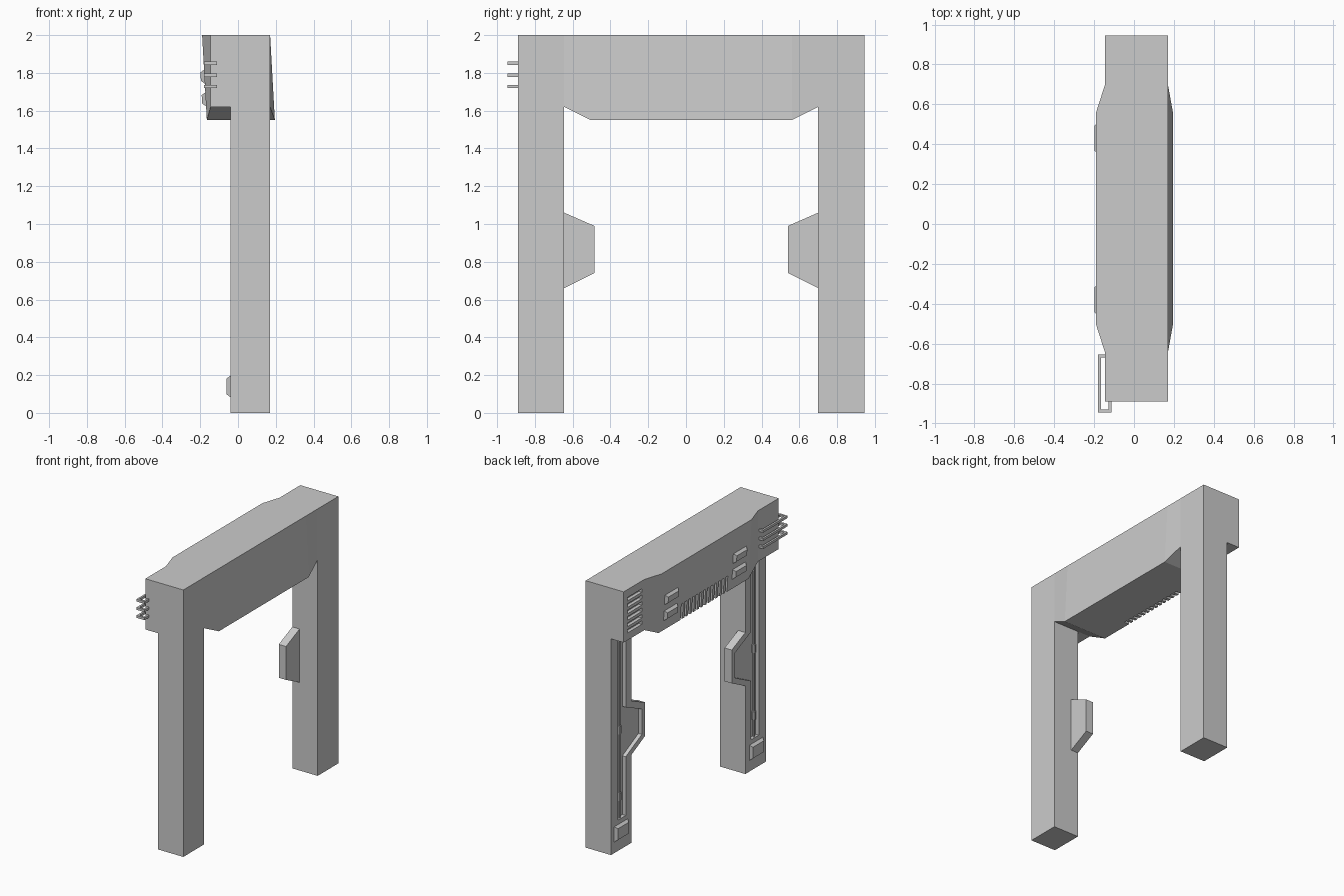
import bpy, bmesh, math
from mathutils import Matrix, Vector

if "Cube" in bpy.data.objects:
    bpy.data.objects.remove(bpy.data.objects["Cube"], do_unlink=True)

grey = bpy.data.materials.new("plain grey")
grey.use_nodes = True
grey.diffuse_color = (0.6, 0.6, 0.6, 1)
grey.node_tree.nodes["Principled BSDF"].inputs["Base Color"].default_value = (0.6, 0.6, 0.6, 1)

MID = 0.0275  # symmetry plane between the two legs


def finish(bm, name):
    bmesh.ops.recalc_face_normals(bm, faces=bm.faces)
    mesh = bpy.data.meshes.new(name)
    bm.to_mesh(mesh)
    bm.free()
    mesh.materials.append(grey)
    obj = bpy.data.objects.new(name, mesh)
    bpy.context.collection.objects.link(obj)
    return obj


def loft(bm, rings):
    """Skin a list of closed rings and cap both ends."""
    loops = [[bm.verts.new(p) for p in ring] for ring in rings]
    n = len(loops[0])
    for a, b in zip(loops, loops[1:]):
        for i in range(n):
            j = (i + 1) % n
            bm.faces.new((a[i], a[j], b[j], b[i]))
    bm.faces.new(loops[0])
    bm.faces.new(loops[-1])


def prism(bm, outline, x0, x1):
    """Extrude a (y, z) outline along x."""
    loft(bm, [[(x, y, z) for y, z in outline] for x in (x0, x1)])


def box(bm, x0, x1, y0, y1, z0, z1):
    prism(bm, [(y0, z0), (y1, z0), (y1, z1), (y0, z1)], x0, x1)


def cut(target, cutter):
    mod = target.modifiers.new("cut", "BOOLEAN")
    mod.operation = "DIFFERENCE"
    mod.solver = "EXACT"
    mod.object = cutter
    bpy.context.view_layer.objects.active = target
    bpy.ops.object.modifier_apply(modifier=mod.name)


def drop(obj):
    bpy.data.objects.remove(obj, do_unlink=True)


def raised_plate(name, face_x, y0, y1, z0, z1, out=0.02, bevel=0.018):
    """Plate with sloped edges standing off a face whose x depends on z."""
    bm = bmesh.new()
    rings = []
    for d, b in ((0.004, 0), (-out, bevel)):
        corners = [(y0 + b, z0 + b), (y1 - b, z0 + b), (y1 - b, z1 - b), (y0 + b, z1 - b)]
        rings.append([(face_x(z) + d, y, z) for y, z in corners])
    loft(bm, rings)
    return finish(bm, name)


# Beam: flat ends with a deeper, leaning middle
end = [(-0.145, 2), (0.17, 2), (0.17, 1.62), (-0.145, 1.62)]
middle = [(-0.19, 2), (0.17, 2), (0.195, 1.55), (-0.165, 1.55)]
stations = [(-0.89, end), (-0.645, end), (-0.505, middle),
            (0.56, middle), (0.70, end), (0.945, end)]
bm = bmesh.new()
loft(bm, [[(x, y, z) for x, z in section] for y, section in stations])
beam = finish(bm, "beam")

# Louvre slots on one end and comb notches along the lower edge
bm = bmesh.new()
for i in range(6):
    z = 1.675 + 0.048 * i
    box(bm, -0.2, -0.12, 0.73, 0.90, z, z + 0.026)
for i in range(13):
    y = -0.25 + 0.044 * i
    box(bm, -0.25, -0.125, y, y + 0.022, 1.5, 1.67)
cutter = finish(bm, "slot_cutter")
cut(beam, cutter)
drop(cutter)


# Raised plates on the leaning middle face
def lean(z):
    return -0.165 - 0.025 * (z - 1.55) / 0.45


for side, y in (("left", 0.35), ("right", -0.46)):
    for level, z in (("lower", 1.62), ("upper", 1.74)):
        raised_plate(f"{level}_{side}_plate", lean, y, y + 0.16, z, z + 0.08)

# Legs with side brackets, pipe channel and foot plate
for side, s in (("back", 1), ("front", -1)):
    def my(y):
        return MID + s * (y - MID)

    bm = bmesh.new()
    box(bm, -0.04, 0.17, my(0.945), my(0.70), 0, 1.62)
    leg = finish(bm, f"{side}_leg")

    bm = bmesh.new()
    outline = [(0.70, 0.66), (0.54, 0.74), (0.54, 0.99), (0.70, 1.06)]
    prism(bm, [(my(y), z) for y, z in outline], -0.04, 0.02)
    bracket = finish(bm, f"{side}_bracket")

    # Channel runs down the leg and widens into the bracket
    bm = bmesh.new()
    channel = [(0.86, 0.23), (0.77, 0.23), (0.77, 0.67), (0.58, 0.765),
               (0.58, 0.955), (0.77, 1.04), (0.77, 1.7), (0.86, 1.7)]
    prism(bm, [(my(y), z) for y, z in channel], -0.1, -0.012)
    cutter = finish(bm, "channel_cutter")
    cut(leg, cutter)
    cut(bracket, cutter)
    drop(cutter)

    # Pipe with two collars
    bm = bmesh.new()
    for radius, z0, z1 in ((0.01, 0.23, 1.62), (0.016, 0.36, 0.42), (0.016, 0.86, 0.92)):
        place = Matrix.Translation((-0.022, my(0.825), (z0 + z1) / 2))
        bmesh.ops.create_cone(bm, cap_ends=True, segments=8, radius1=radius,
                              radius2=radius, depth=z1 - z0, matrix=place)
    finish(bm, f"{side}_pipe")

    y0, y1 = sorted((my(0.91), my(0.745)))
    raised_plate(f"{side}_foot_plate", lambda z: -0.04, y0, y1, 0.08, 0.2)

# Three square rails wrapped around the beam corner
path = [(-0.14, -0.6625), (-0.1725, -0.6625), (-0.1725, -0.9375),
        (-0.12, -0.9375), (-0.12, -0.885)]
half = 0.0075
for i, z in enumerate((1.728, 1.788, 1.85)):
    bm = bmesh.new()
    for (xa, ya), (xb, yb) in zip(path, path[1:]):
        box(bm, min(xa, xb) - half, max(xa, xb) + half,
            min(ya, yb) - half, max(ya, yb) + half, z - 0.009, z + 0.009)
    finish(bm, f"corner_rail_{i + 1}")
